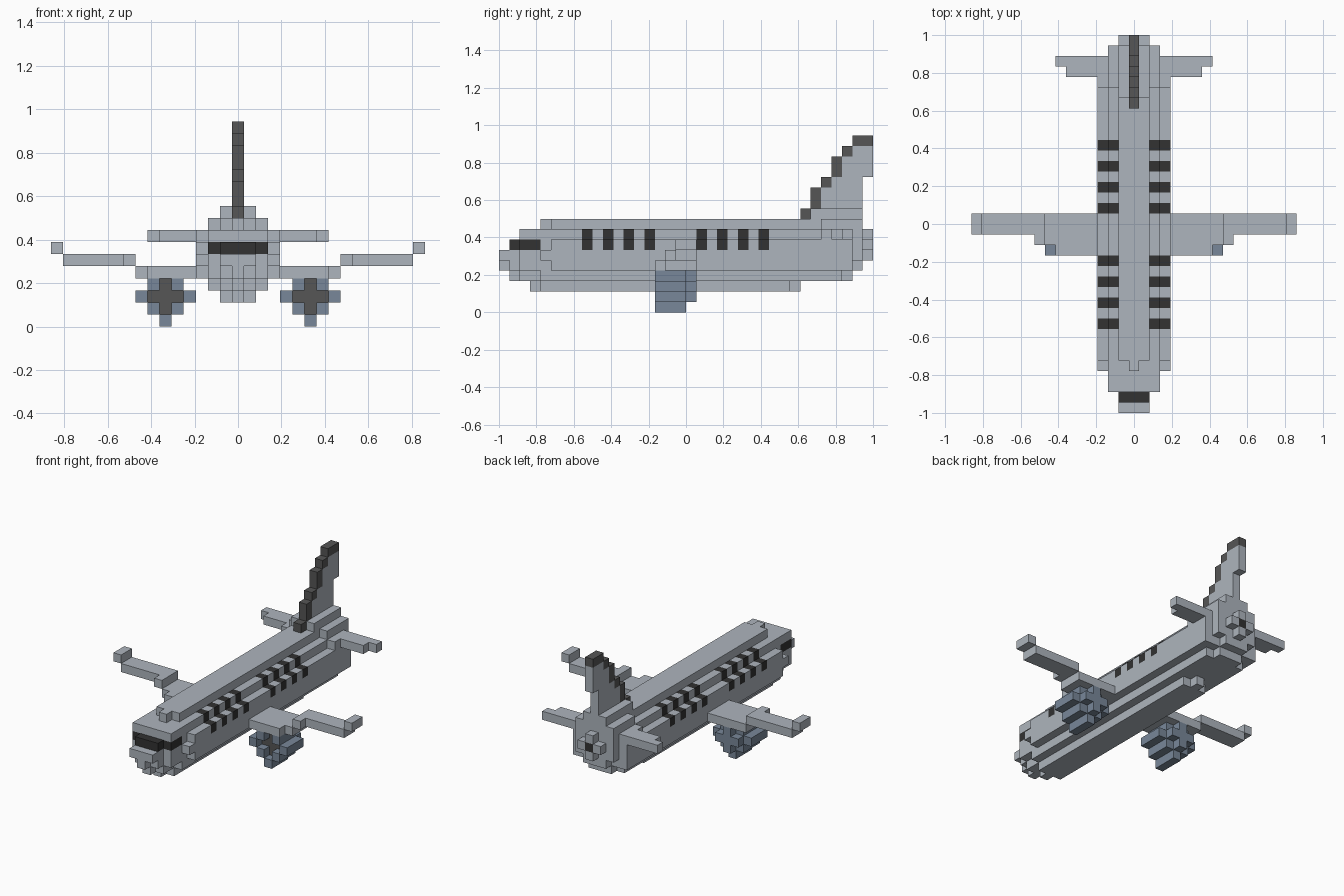
import bpy, bmesh
from mathutils import Vector

cube = bpy.data.objects.get("Cube")
if cube:
    bpy.data.objects.remove(cube, do_unlink=True)

U = 1 / 18  # edge length of one block


def material(name, color):
    m = bpy.data.materials.new(name)
    m.use_nodes = True
    m.diffuse_color = (*color, 1)
    m.node_tree.nodes["Principled BSDF"].inputs["Base Color"].default_value = (*color, 1)
    return m


MATS = [material("light_grey", (0.42, 0.46, 0.51)),
        material("dark_grey", (0.092, 0.092, 0.092)),
        material("window_black", (0.032, 0.032, 0.032)),
        material("engine_blue", (0.19, 0.245, 0.32))]
GREY, DARK, BLACK, BLUE = range(4)

# The six sides of a block: outward direction and two in-plane axes
SIDES = [((1, 0, 0), (0, 1, 0), (0, 0, 1)), ((-1, 0, 0), (0, 0, 1), (0, 1, 0)),
         ((0, 1, 0), (0, 0, 1), (1, 0, 0)), ((0, -1, 0), (1, 0, 0), (0, 0, 1)),
         ((0, 0, 1), (1, 0, 0), (0, 1, 0)), ((0, 0, -1), (0, 1, 0), (1, 0, 0))]


def fill(cells, x, y, z, mat=GREY):
    """Fill blocks: x is an inclusive column range, y and z are start/end planes."""
    for i in range(x[0], x[1] + 1):
        for j in range(*y):
            for k in range(*z):
                cells[i, j, k] = mat


def clear(cells, x, y, z):
    for i in range(x[0], x[1] + 1):
        for j in range(*y):
            for k in range(*z):
                cells.pop((i, j, k), None)


def mid(cells, half, y, z, mat=GREY):
    """Fill a slab centred on the middle column."""
    fill(cells, (-half, half), y, z, mat)


def build(name, cells):
    """Skin the filled blocks with one clean mesh."""
    bm = bmesh.new()
    verts = {}
    for cell, mat in cells.items():
        for n, a, b in SIDES:
            if tuple(c + d for c, d in zip(cell, n)) in cells:
                continue
            n, a, b = Vector(n), Vector(a), Vector(b)
            centre = Vector(cell) + Vector((0, 0.5, 0.5)) + n / 2
            loop = []
            for s, t in ((-1, -1), (1, -1), (1, 1), (-1, 1)):
                p = centre + a * s / 2 + b * t / 2
                key = tuple(round(v * 2) for v in p)
                if key not in verts:
                    verts[key] = bm.verts.new(p * U)
                loop.append(verts[key])
            bm.faces.new(loop).material_index = mat
    bmesh.ops.dissolve_limit(bm, angle_limit=0.02, verts=bm.verts[:],
                             edges=bm.edges[:], delimit={'MATERIAL'})
    mesh = bpy.data.meshes.new(name)
    bm.to_mesh(mesh)
    bm.free()
    for m in MATS:
        mesh.materials.append(m)
    ob = bpy.data.objects.new(name, mesh)
    bpy.context.collection.objects.link(ob)
    return ob


# Fuselage: stacked slabs from belly to roof
body = {}
mid(body, 0, (-15, 11), (2, 3))
mid(body, 1, (-14, 10), (2, 3))
mid(body, 0, (-17, 16), (3, 4))
mid(body, 1, (-16, 16), (3, 4))
mid(body, 2, (-14, 15), (3, 4))
mid(body, 3, (-13, 16), (4, 7))
mid(body, 3, (-14, -13), (5, 6))
mid(body, 2, (-16, 13), (7, 8))
mid(body, 0, (-14, 13), (8, 9))
mid(body, 1, (-13, 13), (8, 9))

# Nose
mid(body, 0, (-18, -17), (4, 6))
mid(body, 1, (-18, -17), (5, 6))
mid(body, 1, (-17, -16), (4, 6))
mid(body, 2, (-16, -13), (4, 7))

# Wrap-around windshield
mid(body, 1, (-17, -16), (6, 7), BLACK)
mid(body, 2, (-16, -14), (6, 7), BLACK)

# Tail block, raised fin base and exhaust
mid(body, 3, (13, 16), (7, 8))
mid(body, 2, (13, 17), (8, 9))
mid(body, 1, (12, 17), (9, 10))
mid(body, 2, (16, 17), (5, 8))
mid(body, 1, (16, 17), (4, 9))
mid(body, 1, (17, 18), (6, 7))
mid(body, 0, (17, 18), (5, 8))
mid(body, 0, (17, 18), (6, 7), BLACK)

# Cabin windows step up over the shoulder
for y in (-10, -8, -6, -4, 1, 3, 5, 7):
    for s in (-1, 1):
        fill(body, (3 * s, 3 * s), (y, y + 1), (6, 7), BLACK)
        fill(body, (2 * s, 2 * s), (y, y + 1), (7, 8), BLACK)
build("fuselage", body)

# Tail fin with a dark stepped leading edge
fin = {}
fill(fin, (0, 0), (13, 17), (10, 13))
fill(fin, (0, 0), (15, 18), (13, 16))
for y, z in (((11, 12), (9, 10)), ((12, 13), (10, 12)), ((13, 14), (12, 13)),
             ((14, 15), (13, 15)), ((15, 16), (15, 16)), ((16, 18), (16, 17))):
    fill(fin, (0, 0), y, z, DARK)
clear(fin, (0, 0), (13, 14), (13, 17))
build("tail_fin", fin)


def span(x, side):
    return x if side > 0 else (-x[1], -x[0])


for side, label in ((1, "left"), (-1, "right")):
    # Tailplane
    tail = {}
    fill(tail, span((4, 6), side), (14, 16), (7, 8))
    fill(tail, span((7, 7), side), (15, 16), (7, 8))
    build(label + "_tailplane", tail)

    # Wing: low root, raised outer panel, upturned tip
    wing = {}
    fill(wing, span((4, 7), side), (-3, 1), (4, 5))
    fill(wing, span((8, 8), side), (-2, 1), (4, 5))
    fill(wing, span((9, 9), side), (-2, 1), (5, 6))
    fill(wing, span((9, 14), side), (-1, 1), (5, 6))
    fill(wing, span((15, 15), side), (-1, 1), (6, 7))
    build(label + "_wing", wing)

    # Engine: diamond section with a recessed dark intake
    eng = {}
    for z, half in enumerate((0, 1, 2, 1)):
        fill(eng, (6 * side - half, 6 * side + half), (-3, 0), (z, z + 1), BLUE)
    fill(eng, (6 * side, 6 * side), (0, 1), (1, 4), BLUE)
    fill(eng, (6 * side - 1, 6 * side + 1), (0, 1), (2, 3), BLUE)
    for x, z in ((0, (1, 4)), (1, (2, 3))):
        cols = (6 * side - x, 6 * side + x)
        clear(eng, cols, (-3, -2), z)
        fill(eng, cols, (-2, -1), z, DARK)
    build(label + "_engine", eng)
